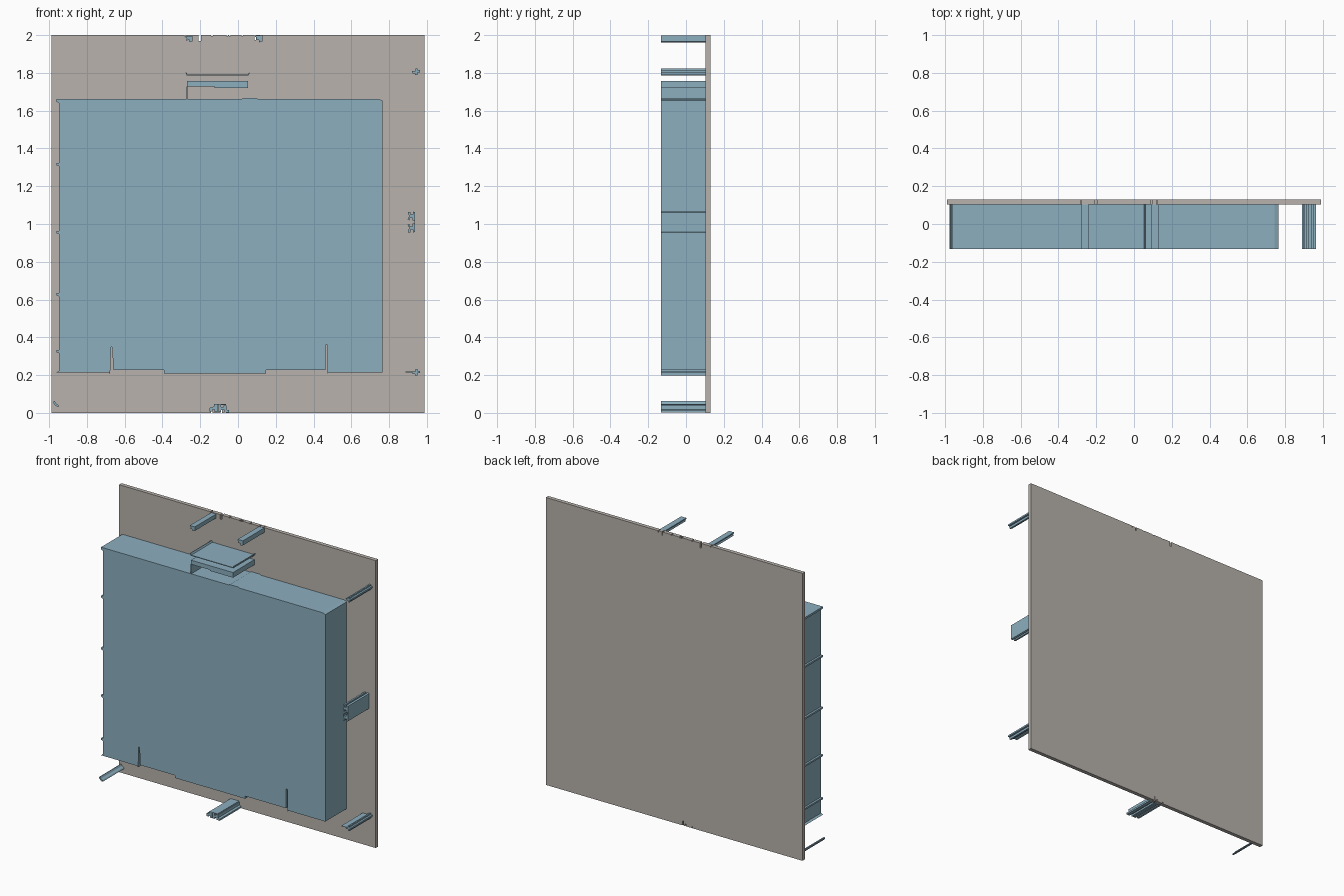
import bpy
import bmesh

cube = bpy.data.objects.get("Cube")
if cube:
    bpy.data.objects.remove(cube, do_unlink=True)

FRONT, JOIN, BACK = -0.132, 0.103, 0.13


def make_material(name, colour):
    material = bpy.data.materials.new(name)
    material.use_nodes = True
    material.diffuse_color = colour
    material.node_tree.nodes["Principled BSDF"].inputs["Base Color"].default_value = colour
    return material


blue = make_material("pale blue", (0.265, 0.43, 0.52, 1))
grey = make_material("warm grey", (0.48, 0.45, 0.42, 1))


def extrude(name, profiles, material=blue, front=FRONT, back=JOIN):
    """Extrude closed (x, z) profiles, given in thousandths, along y."""
    bm = bmesh.new()
    for profile in profiles:
        face = bm.faces.new([bm.verts.new((x / 1000, front, z / 1000)) for x, z in profile])
        result = bmesh.ops.extrude_face_region(bm, geom=[face], use_keep_orig=True)
        moved = [v for v in result["geom"] if isinstance(v, bmesh.types.BMVert)]
        bmesh.ops.translate(bm, verts=moved, vec=(0, back - front, 0))
    bmesh.ops.recalc_face_normals(bm, faces=bm.faces)
    mesh = bpy.data.meshes.new(name)
    bm.to_mesh(mesh)
    bm.free()
    mesh.materials.append(material)
    obj = bpy.data.objects.new(name, mesh)
    bpy.context.collection.objects.link(obj)
    return obj


def rect(left, right, low, high):
    return [(left, low), (right, low), (right, high), (left, high)]


def cut(edge, left, right, depth):
    """Corner points of a notch in a horizontal edge."""
    return [(left, edge), (left, edge + depth), (right, edge + depth), (right, edge)]


# Back panel with small notches along its bottom and top edges
outline = [(-988, 0)]
outline += cut(0, -142, -136, 12) + cut(0, -92, -84, 14) + cut(0, -72, -64, 30)
outline += [(988, 0), (988, 2000)]
for left, right, depth in ((120, 125, -12), (88, 95, -25), (18, 26, -5), (-48, -40, -5),
                           (-60, -54, -5), (-142, -132, -5), (-210, -197, -32), (-284, -278, -8)):
    outline += reversed(cut(2000, left, right, depth))
outline += [(-988, 2000)]
extrude("back_panel", [outline], grey, JOIN, BACK)

# Main block: stepped base with two slots, small lugs down its left edge
block = [(-962, 214), (-680, 214), (-680, 206), (-677, 206), (-672, 350), (-666, 350),
         (-660, 226), (-392, 226), (-392, 208), (148, 208), (148, 226),
         (462, 226), (462, 360), (474, 360), (474, 206), (480, 214),
         (765, 214), (765, 1654), (744, 1662), (105, 1662), (95, 1667),
         (30, 1667), (20, 1662), (-962, 1662), (-962, 1648), (-948, 1640)]
for z in (1315, 955, 625, 325):
    block += [(-948, z + 9), (-962, z + 9), (-962, z - 3), (-948, z - 9)]
block += [(-948, 222)]
extrude("main_block", [block])

# Ledge above the block
extrude("ledge_beam", [[(-270, 1728), (-125, 1728), (-125, 1721), (54, 1721),
                        (54, 1757), (-270, 1757)]])
extrude("ledge_wall", [rect(-272, -268, 1662, 1728)])
extrude("ledge_roof", [[(-272, 1787), (56, 1787), (63, 1803), (58, 1803), (54, 1792),
                        (-268, 1792), (-274, 1803), (-278, 1803)]])

# Upper rails
extrude("upper_rail_right", [[(-256, 1962), (-240, 1968), (-240, 1996), (-278, 1996),
                              (-278, 1988), (-270, 1984), (-275, 1972), (-258, 1974)]])
extrude("upper_rail_left", [[(94, 1974), (112, 1974), (112, 1962), (130, 1966),
                             (130, 1998), (90, 1998), (90, 1990), (98, 1988)]])

# Side corner rails: an S-shaped strip, one with a shelf
def corner_rail(name, z, shelf):
    strip = [(925, -10), (938, -10), (938, -20), (950, -20), (950, -5), (963, -5),
             (963, 6), (950, 6), (950, 16), (940, 16), (940, 2), (925, 2)]
    profiles = [[(x, z + dz) for x, dz in strip]]
    profiles.append(rect(shelf, 940, z - 2, z + 1))
    extrude(name, profiles)


corner_rail("upper_corner_rail", 1808, 922)
corner_rail("lower_corner_rail", 217, 888)

# Middle bracket: two mirrored hooks joined by a thin web
hook = [(898, 14), (908, 8), (908, 22), (924, 22), (924, 8), (938, 8), (938, 52),
        (926, 56), (926, 40), (912, 40), (912, 54), (900, 54), (900, 40), (908, 34)]
extrude("middle_bracket", [[(x, 1010 + s * z) for x, z in hook] for s in (1, -1)]
        + [rect(934, 938, 958, 1062)])

# Bottom rail: two hooks under a thin cover, and a small slanted strip
extrude("bottom_rail", [
    [(-152, 8), (-136, 8), (-136, 18), (-124, 18), (-124, 4), (-108, 4), (-108, 46),
     (-128, 46), (-128, 34), (-152, 26)],
    [(-104, 4), (-90, 4), (-90, 16), (-72, 16), (-72, 2), (-48, 2), (-48, 14),
     (-62, 18), (-62, 40), (-76, 40), (-76, 30), (-90, 30), (-90, 46), (-104, 46)],
    rect(-128, -64, 42, 46)])
extrude("slanted_strip", [[(-976, 50), (-968, 40), (-956, 32), (-948, 34),
                           (-952, 42), (-964, 50), (-970, 62), (-976, 60)]])
